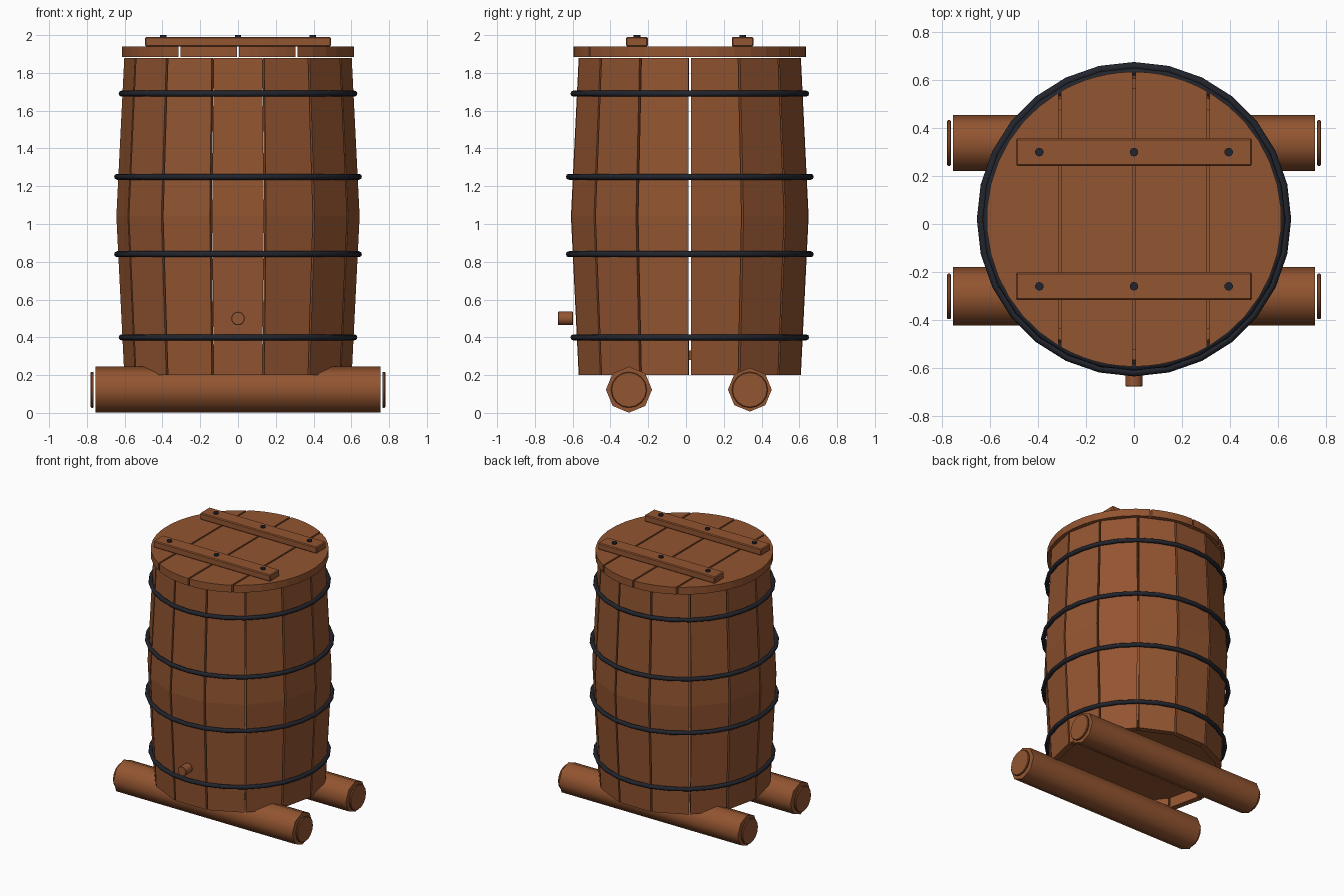
import bpy
import bmesh
from math import sin, cos, asin, pi, radians

if "Cube" in bpy.data.objects:
    bpy.data.objects.remove(bpy.data.objects["Cube"], do_unlink=True)

CY = 0.02  # barrel axis, offset along y


def material(name, rgb):
    m = bpy.data.materials.new(name)
    m.use_nodes = True
    m.diffuse_color = (*rgb, 1)
    m.node_tree.nodes["Principled BSDF"].inputs["Base Color"].default_value = (*rgb, 1)
    return m


wood = material("brown_wood", (0.29, 0.09, 0.03))
iron = material("dark_iron", (0.016, 0.018, 0.026))


def loft(name, rings, mat):
    """Closed solid through a stack of matching rings."""
    bm = bmesh.new()
    loops = [[bm.verts.new(p) for p in ring] for ring in rings]
    n = len(loops[0])
    for low, high in zip(loops, loops[1:]):
        for i in range(n):
            j = (i + 1) % n
            bm.faces.new((low[i], low[j], high[j], high[i]))
    bm.faces.new(loops[0])
    bm.faces.new(loops[-1])
    bmesh.ops.recalc_face_normals(bm, faces=bm.faces)
    mesh = bpy.data.meshes.new(name)
    bm.to_mesh(mesh)
    bm.free()
    ob = bpy.data.objects.new(name, mesh)
    bpy.context.collection.objects.link(ob)
    mesh.materials.append(mat)
    return ob


def finish(name, mat, smooth=None):
    ob = bpy.context.object
    ob.name = name
    ob.data.materials.append(mat)
    if smooth:
        bpy.ops.object.shade_smooth_by_angle(angle=radians(smooth))
    return ob


def rod(name, loc, r, length, mat, sides, rot=(0, 0, 0), bevel=0):
    bpy.ops.mesh.primitive_cylinder_add(vertices=sides, radius=r, depth=length,
                                        location=loc, rotation=rot)
    ob = finish(name, mat, 50)
    if bevel:
        mod = ob.modifiers.new("bevel", "BEVEL")
        mod.width = bevel
        mod.limit_method = "ANGLE"
        mod.angle_limit = radians(60)
    return ob


def polar(r, a, z):
    return (r * sin(a), CY - r * cos(a), z)


# Staves: bulging, with narrow gaps between them
STAVES = 14
half = pi / STAVES - radians(0.55)
THICK = 0.045
for i in range(STAVES):
    a = 2 * pi * i / STAVES
    rings = []
    for z, r in ((0.2, 0.602), (1.04, 0.644), (1.88, 0.602)):
        rings.append([polar(r, a - half, z), polar(r, a + half, z),
                      polar(r - THICK, a + half, z), polar(r - THICK, a - half, z)])
    loft(f"stave_{i + 1}", rings, wood)

# Recessed floor
loft("barrel_floor", [[polar(0.565, 2 * pi * (k + 0.5) / STAVES, z) for k in range(STAVES)]
                      for z in (0.28, 0.33)], wood)

# Iron hoops
for i, (z, r) in enumerate(((0.4, 0.616), (0.84, 0.64), (1.25, 0.64), (1.69, 0.616))):
    bpy.ops.mesh.primitive_torus_add(location=(0, CY, z), major_radius=r, minor_radius=0.016,
                                     major_segments=28, minor_segments=8)
    finish(f"hoop_{i + 1}", iron, 50)

# Lid planks, cut from a disc
LID_R, PLANK, GAP = 0.615, 0.31, 0.006
for i in range(4):
    lo = max((i - 2) * PLANK + GAP, -LID_R + 0.002)
    hi = min((i - 1) * PLANK - GAP, LID_R - 0.002)
    a0, a1 = asin(lo / LID_R), asin(hi / LID_R)
    arc = [a0 + (a1 - a0) * k / 6 for k in range(7)]
    outline = arc + [pi - a for a in reversed(arc)]
    loft(f"lid_plank_{i + 1}", [[polar(LID_R, a, z) for a in outline]
                                for z in (1.885, 1.94)], wood)

# Battens across the lid, with nails
for side, y in (("front", -0.26), ("back", 0.3)):
    bpy.ops.mesh.primitive_cube_add(size=1, location=(0, y, 1.965))
    batten = bpy.context.object
    batten.scale = (0.985, 0.115, 0.05)
    bpy.ops.object.transform_apply(location=False, rotation=False, scale=True)
    finish(f"{side}_batten", wood)
    bevel = batten.modifiers.new("bevel", "BEVEL")
    bevel.width = 0.006
    for k in (-1, 0, 1):
        rod(f"{side}_nail_{k + 2}", (k * 0.395, y, 1.99), 0.018, 0.02, iron, 10)

# Log skids with separate end caps
for side, y, r in (("front", -0.302, 0.122), ("back", 0.338, 0.116)):
    rod(f"{side}_log", (0, y, 0.123), r, 1.51, wood, 8, (0, pi / 2, 0))
    for end, s in (("left", 1), ("right", -1)):
        rod(f"{side}_log_{end}_cap", (s * 0.772, y, 0.122), 0.095, 0.016, wood, 16,
            (0, pi / 2, 0), 0.004)

# Bung near the base
rod("bung", (0, -0.638, 0.5), 0.036, 0.08, wood, 16, (pi / 2, 0, 0), 0.003)
